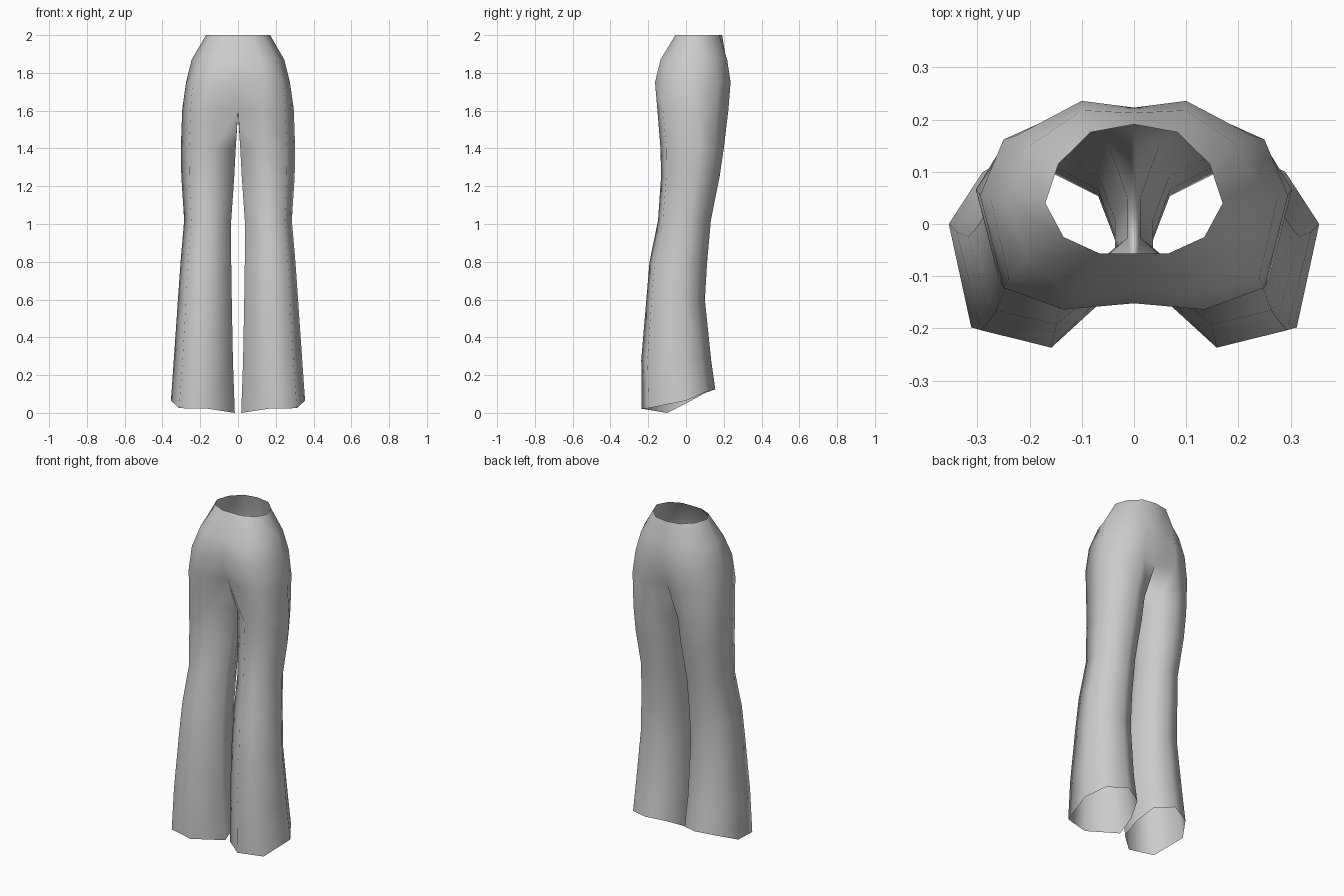
import bpy, bmesh

if "Cube" in bpy.data.objects:
    bpy.data.objects.remove(bpy.data.objects["Cube"])

fabric = bpy.data.materials.new("grey_fabric")
fabric.diffuse_color = (0.6, 0.6, 0.6, 1)
fabric.use_nodes = True
fabric.node_tree.nodes["Principled BSDF"].inputs["Base Color"].default_value = fabric.diffuse_color

# Leg cross-section in a -1..1 box, from inner front round the outside to the inner thigh
SECTION = [(-1, -.35), (-.16, -1), (.7, -.82), (1, .2), (.62, .74), (-.1, 1), (-.75, .7), (-1, .1)]

# Leg rings: height, inner x, outer x, front y, back y
LEG = [(1.4, .012, .303, -.135, .2), (1.25, .02, .3, -.132, .178), (1.02, .036, .285, -.148, .132),
       (.8, .036, .304, -.193, .112), (.6, .033, .318, -.21, .1), (.28, .027, .34, -.237, .133)]

# Half hip rings: height and points from centre front round the side to centre back
HIPS = [
    (2.0, [(0, -.057), (.065, -.057), (.135, -.025), (.17, .04), (.145, .115), (.083, .176), (0, .191)]),
    (1.87, [(0, -.128), (.12, -.135), (.205, -.07), (.245, .045), (.2, .15), (.1, .218), (0, .213)]),
    (1.75, [(0, -.152), (.135, -.164), (.24, -.105), (.275, .05), (.225, .17), (.1, .236), (0, .223)]),
    (1.61, [(0, -.105), (.13, -.152), (.25, -.122), (.295, .055), (.25, .162), (.11, .225), (0, .185)]),
]

# Slanted hem ring
HEM = [(.017, -.1, 0), (.16, -.235, .022), (.312, -.198, .025), (.355, 0, .065),
       (.29, .1, .108), (.17, .155, .125), (.06, .1, .105), (.02, 0, .05)]

bm = bmesh.new()


def ring(points):
    return [bm.verts.new(p) for p in points]


def bridge(a, b, closed):
    n = len(a)
    for i in range(n if closed else n - 1):
        j = (i + 1) % n
        bm.faces.new((a[i], b[i], b[j], a[j]))


# Waist and hips, open at the centre seam
hips = [ring([(x, y, z) for x, y in pts]) for z, pts in HIPS]
for upper, lower in zip(hips, hips[1:]):
    bridge(upper, lower, False)

# Leg tube, hung from the lowest hip ring and the crotch point
legs = [hips[-1] + ring([(0, .05, 1.585)])]
for z, x0, x1, y0, y1 in LEG:
    legs.append(ring([((x0 + x1) / 2 + u * (x1 - x0) / 2,
                       (y0 + y1) / 2 + v * (y1 - y0) / 2, z) for u, v in SECTION]))
legs.append(ring(HEM))
for upper, lower in zip(legs, legs[1:]):
    bridge(upper, lower, True)

bmesh.ops.recalc_face_normals(bm, faces=bm.faces)
side = max(bm.faces, key=lambda f: f.calc_center_median().x)
if side.normal.x < 0:
    bmesh.ops.reverse_faces(bm, faces=bm.faces)

mesh = bpy.data.meshes.new("trousers")
bm.to_mesh(mesh)
bm.free()
mesh.materials.append(fabric)
trousers = bpy.data.objects.new("trousers", mesh)
bpy.context.collection.objects.link(trousers)
for poly in mesh.polygons:
    poly.use_smooth = True

# Second leg
mirror = trousers.modifiers.new("mirror", 'MIRROR')
mirror.use_clip = True
mirror.merge_threshold = 0.001
